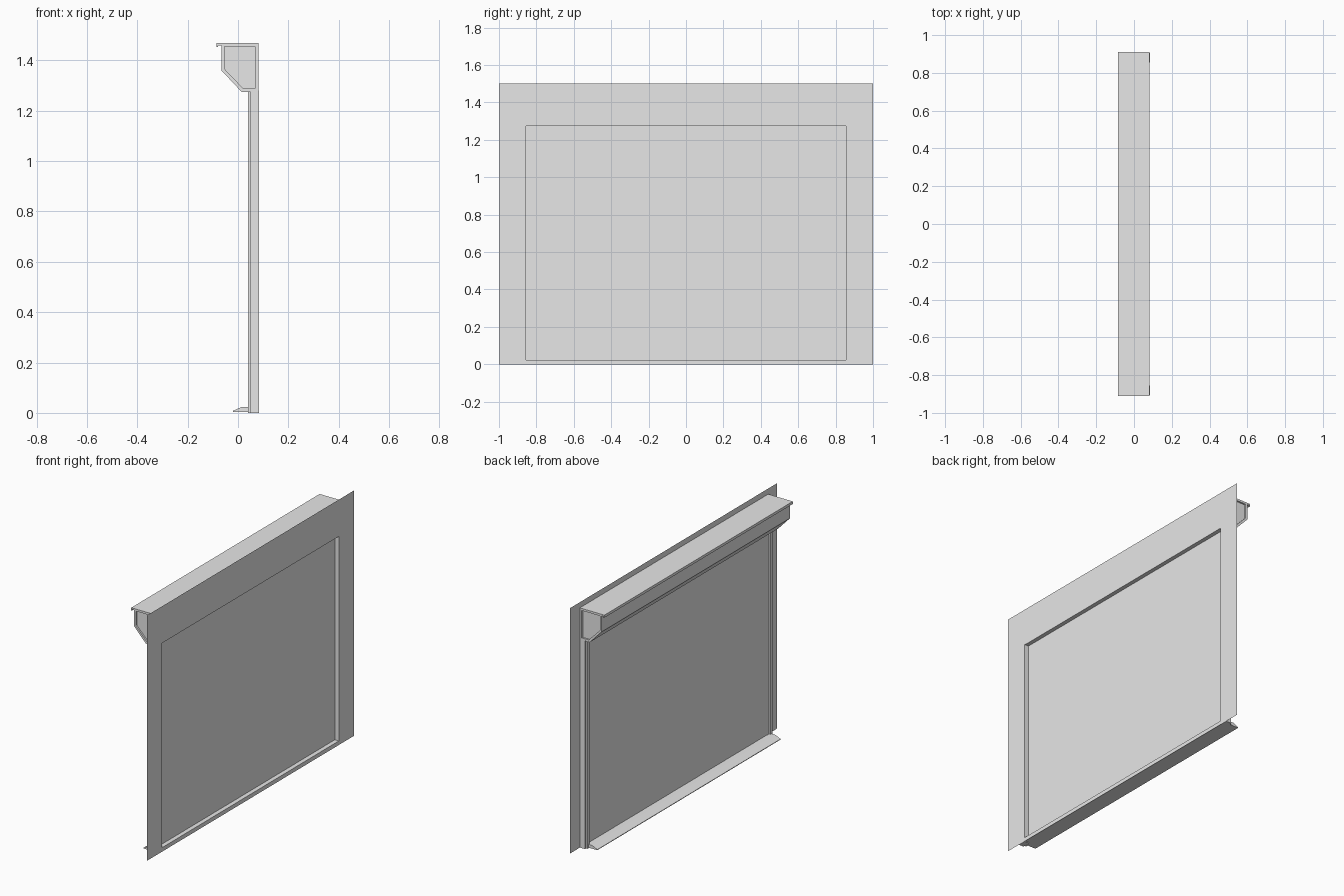
import bpy
import bmesh

cube = bpy.data.objects.get("Cube")
if cube:
    bpy.data.objects.remove(cube, do_unlink=True)

grey = bpy.data.materials.new("light_grey")
grey.use_nodes = True
grey.diffuse_color = (0.8, 0.8, 0.8, 1)
grey.node_tree.nodes["Principled BSDF"].inputs["Base Color"].default_value = (0.8, 0.8, 0.8, 1)


def finish(name, bm):
    mesh = bpy.data.meshes.new(name)
    bm.to_mesh(mesh)
    bm.free()
    mesh.materials.append(grey)
    obj = bpy.data.objects.new(name, mesh)
    bpy.context.collection.objects.link(obj)
    return obj


def extrude_y(name, profile, y0, y1):
    """Solid made by sweeping an x-z profile from y0 to y1."""
    bm = bmesh.new()
    face = bm.faces.new([bm.verts.new((x, y0, z)) for x, z in profile])
    grown = bmesh.ops.extrude_face_region(bm, geom=[face])["geom"]
    verts = [v for v in grown if isinstance(v, bmesh.types.BMVert)]
    bmesh.ops.translate(bm, verts=verts, vec=(0, y1 - y0, 0))
    bmesh.ops.recalc_face_normals(bm, faces=bm.faces)
    return finish(name, bm)


def box(name, x0, x1, y0, y1, z0, z1):
    return extrude_y(name, [(x0, z0), (x1, z0), (x1, z1), (x0, z1)], y0, y1)


WALL_X = 0.084
OPEN_Y, SILL_Z, HEAD_Z = 0.855, 0.024, 1.275

# Thin wall sheet with a rectangular opening
bm = bmesh.new()
ys = (-1, -OPEN_Y, OPEN_Y, 1)
zs = (0, SILL_Z, HEAD_Z, 1.5)
grid = [[bm.verts.new((WALL_X, y, z)) for z in zs] for y in ys]
for i in range(3):
    for j in range(3):
        if (i, j) != (1, 1):
            bm.faces.new((grid[i][j], grid[i + 1][j], grid[i + 1][j + 1], grid[i][j + 1]))
finish("wall_sheet", bm)

# Lowered shutter curtain
box("shutter_curtain", 0.052, 0.056, -0.865, 0.865, 0.02, 1.29)

# Guide rails with a raised rib
for side, s in (("left", 1), ("right", -1)):
    y0, y1 = sorted((s * OPEN_Y, s * 0.905))
    box(side + "_guide_rail", 0.05, 0.0835, y0, y1, 0, 1.28)
    y0, y1 = sorted((s * 0.875, s * 0.895))
    box(side + "_rail_rib", 0.04, 0.05, y0, y1, 0, 1.28)

# Sloped window sill
extrude_y("window_sill",
          [(-0.02, 0.004), (-0.02, 0.008), (0.015, SILL_Z), (0.083, SILL_Z), (0.083, 0.004)],
          -0.885, 0.885)

# Shutter housing: hollow shell bent from outer and inner outlines
outer = [(-0.066, 1.456), (-0.066, 1.36), (0.014, 1.275), (0.081, 1.275), (0.081, 1.456)]
inner = [(0.068, 1.456), (0.068, 1.288), (0.021, 1.288), (-0.054, 1.366), (-0.054, 1.456)]
extrude_y("housing_shell", outer + inner, -0.91, 0.91)
for side, s in (("left", 1), ("right", -1)):
    y0, y1 = sorted((s * 0.90, s * 0.89))
    extrude_y(side + "_housing_end_cap", inner, y0, y1)

# Housing lid with a drip lip along its front edge
extrude_y("housing_lid",
          [(-0.085, 1.468), (-0.085, 1.452), (-0.080, 1.452), (-0.080, 1.459),
           (-0.066, 1.459), (-0.066, 1.455), (0.081, 1.455), (0.081, 1.468)],
          -0.91, 0.91)
